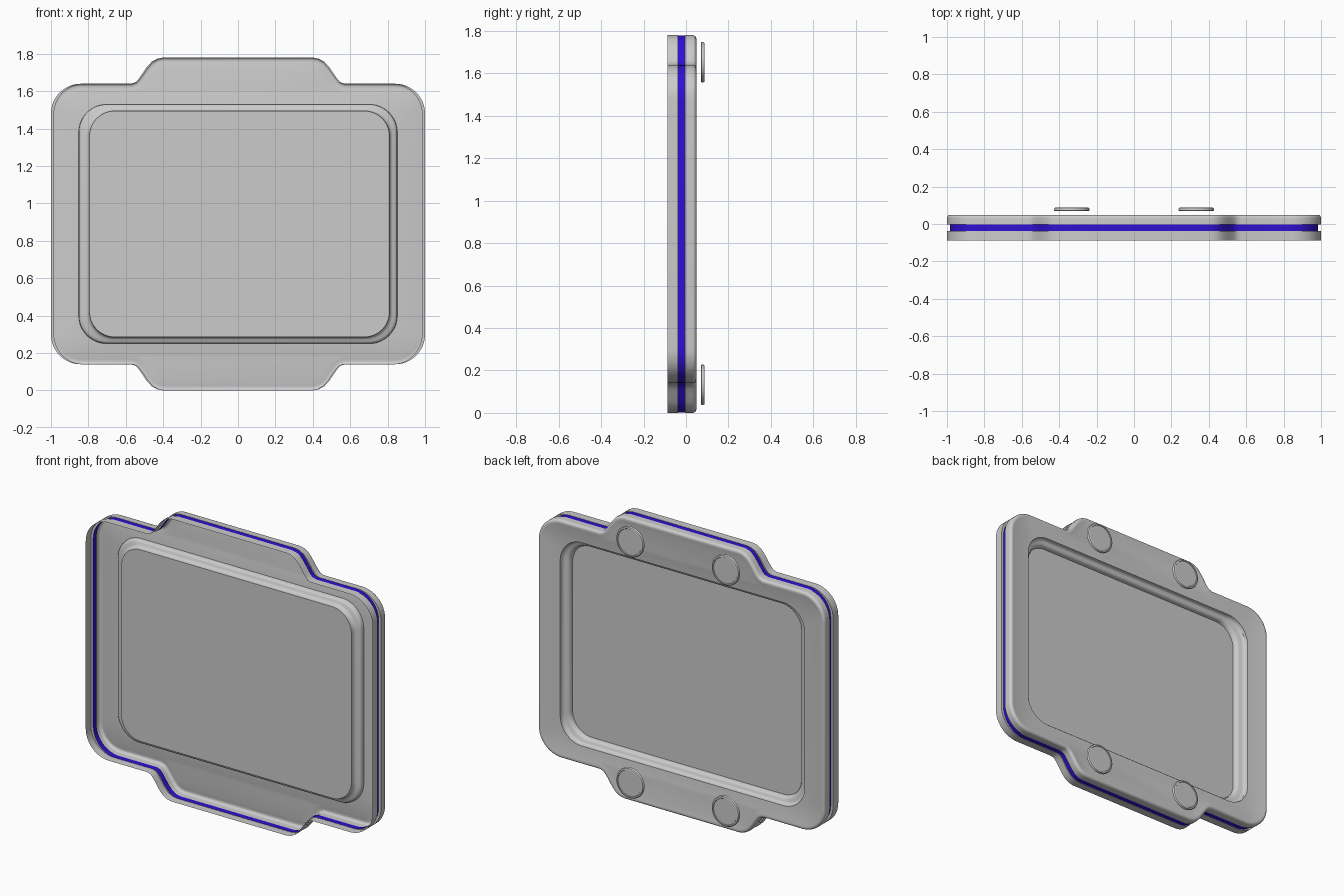
import bpy, bmesh, math
from mathutils import Vector

if "Cube" in bpy.data.objects:
    bpy.data.objects.remove(bpy.data.objects["Cube"])

CZ = 0.89          # centre height
FRONT, BACK = -0.088, 0.049
RING = 0.036       # depth of the dished frame where it meets the panel step
BAND_F, BAND_B = -0.037, -0.004


def mirror_quarter(q):
    """Quarter outline (top centre to right side) -> full closed loop."""
    half = q + [(x, -z) for x, z in reversed(q)]
    return half + [(-x, z) for x, z in reversed(half)]


def arc(cx, cz, r, n=12):
    return [(cx + r * math.sin(math.pi / 2 * i / n), cz + r * math.cos(math.pi / 2 * i / n))
            for i in range(n + 1)]


def rounded_rect(hx, hz, r, shift=0):
    return [(x + shift, z) for x, z in mirror_quarter(arc(hx - r, hz - r, r))]


def inset(loop, d):
    """Offset a clockwise loop inward by d."""
    out, n = [], len(loop)
    for i in range(n):
        p, a, b = Vector(loop[i]), Vector(loop[i - 1]), Vector(loop[(i + 1) % n])
        e1, e2 = (p - a).normalized(), (b - p).normalized()
        n1, n2 = Vector((e1.y, -e1.x)), Vector((e2.y, -e2.x))
        m = (n1 + n2).normalized()
        q = p + m * d / max(0.5, m.dot(n1))
        out.append((q.x, q.y))
    return out


def add_loop(bm, loop, y):
    return [bm.verts.new((x, y, z + CZ)) for x, z in loop]


def loft(bm, sections):
    """Skin a list of (loop, y) sections; return first and last vertex rings."""
    rings = [add_loop(bm, l, y) for l, y in sections]
    for r, s in zip(rings, rings[1:]):
        n = len(r)
        for i in range(n):
            j = (i + 1) % n
            bm.faces.new((r[i], r[j], s[j], s[i]))
    return rings[0], rings[-1]


def ring_edges(bm, ring):
    return [bm.edges.get((ring[i - 1], ring[i])) for i in range(len(ring))]


def finish(name, bm, angle=35):
    bmesh.ops.recalc_face_normals(bm, faces=bm.faces[:])
    me = bpy.data.meshes.new(name)
    bm.to_mesh(me)
    bm.free()
    ob = bpy.data.objects.new(name, me)
    bpy.context.collection.objects.link(ob)
    bpy.ops.object.select_all(action='DESELECT')
    ob.select_set(True)
    bpy.context.view_layer.objects.active = ob
    bpy.ops.object.shade_smooth_by_angle(angle=math.radians(angle))
    return ob


# Outline: wide body with a flared tab above and below
tab = [(0.40, .89), (0.432, .884), (0.462, .867), (0.488, .838), (0.512, .803),
       (0.532, .775), (0.548, .758), (0.57, .75)]
outline = mirror_quarter(tab + arc(0.84, 0.59, 0.16))
groove = [(x * 0.984, z * 0.998) for x, z in outline]

# Back shell: groove lip, side wall, rounded back edge, dished frame, deep panel
bm = bmesh.new()
R = 0.018
sections = [(groove, BAND_B), (outline, BAND_B)]
for i in range(6):
    a = math.pi / 2 * i / 6
    sections.append((inset(outline, R * (1 - math.cos(a))), BACK - R + R * math.sin(a)))
sections += [(inset(outline, 0.025), BACK - 0.002), (inset(outline, 0.05), BACK - 0.007)]
_, outer = loft(bm, sections)

# (fraction of the way in, depth) across the step around the panel
profile = [(0, 0), (0.04, 0.018), (0.16, 0.026), (0.36, 0.030), (0.62, 0.033),
           (0.82, 0.038), (0.94, 0.047), (1, 0.064)]
steps = [(rounded_rect(0.852 - 0.05 * t, 0.64 - 0.036 * t, 0.15 - 0.015 * t, 0.008 * t), RING - d)
         for t, d in profile]
inner, panel = loft(bm, steps)
bm.faces.new(panel)
bmesh.ops.triangle_fill(bm, use_beauty=True, normal=(0, 1, 0),
                        edges=ring_edges(bm, outer) + ring_edges(bm, inner))
finish("back_shell", bm)

# Front rim: open wall in front of the band
bm = bmesh.new()
loft(bm, [(groove, BAND_F), (outline, BAND_F), (outline, FRONT)])
finish("front_rim", bm)

# Coloured band sunk between the two shells
bm = bmesh.new()
loft(bm, [(groove, BAND_F), (groove, BAND_B)])
band = finish("colour_band", bm)
mat = bpy.data.materials.new("blue")
mat.diffuse_color = (0.03, 0.005, 0.65, 1)
mat.use_nodes = True
mat.node_tree.nodes["Principled BSDF"].inputs["Base Color"].default_value = mat.diffuse_color
band.data.materials.append(mat)

# Four round pads behind the tabs, each with a raised-edge line
circle = [(math.sin(2 * math.pi * i / 48), math.cos(2 * math.pi * i / 48)) for i in range(48)]
pad_profile = [(0.091, 0.070), (0.095, 0.073), (0.095, 0.081), (0.092, 0.086),
               (0.087, 0.088), (0.083, 0.088), (0.081, 0.085)]
for sx, side in ((-1, "left"), (1, "right")):
    for z, level in ((0.132, "lower"), (1.652, "upper")):
        bm = bmesh.new()
        first, last = loft(bm, [([(sx * 0.333 + r * x, z - CZ + r * c) for x, c in circle], y)
                                for r, y in pad_profile])
        bm.faces.new(first)
        bm.faces.new(last)
        finish(f"pad_{level}_{side}", bm)
